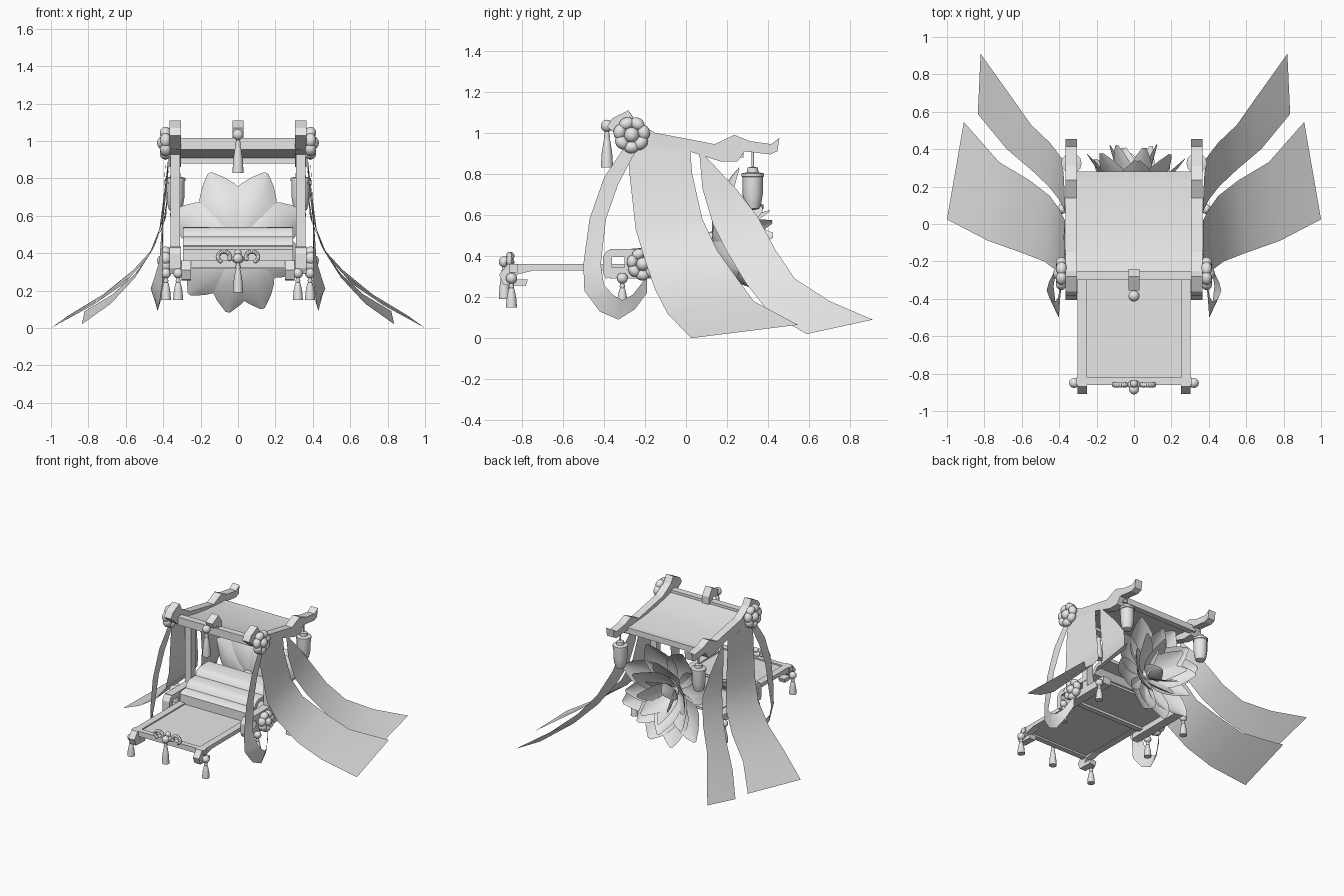
import bpy, bmesh, math, random
from mathutils import Vector, Matrix

if "Cube" in bpy.data.objects:
    bpy.data.objects.remove(bpy.data.objects["Cube"])

random.seed(4)
MAT = bpy.data.materials.new("plain_grey")
MAT.diffuse_color = (0.8, 0.8, 0.8, 1)
MAT.use_nodes = True
MAT.node_tree.nodes["Principled BSDF"].inputs["Base Color"].default_value = MAT.diffuse_color


def finish(bm, name, smooth=False, closed=True):
    if closed:
        bmesh.ops.recalc_face_normals(bm, faces=bm.faces[:])
    for f in bm.faces:
        f.smooth = smooth
    me = bpy.data.meshes.new(name)
    bm.to_mesh(me)
    bm.free()
    me.materials.append(MAT)
    ob = bpy.data.objects.new(name, me)
    bpy.context.collection.objects.link(ob)
    if smooth:
        bpy.ops.object.select_all(action='DESELECT')
        ob.select_set(True)
        bpy.context.view_layer.objects.active = ob
        bpy.ops.object.shade_smooth_by_angle(angle=math.radians(45))
    return ob


def extrude_x(name, profile, x0, x1, smooth=False):
    """Side profile of (y, z) points extruded across x."""
    bm = bmesh.new()
    f = bm.faces.new([bm.verts.new((x0, y, z)) for y, z in profile])
    r = bmesh.ops.extrude_face_region(bm, geom=[f])
    vs = [g for g in r["geom"] if isinstance(g, bmesh.types.BMVert)]
    bmesh.ops.translate(bm, verts=vs, vec=(x1 - x0, 0, 0))
    return finish(bm, name, smooth)


def box(name, x0, x1, y0, y1, z0, z1):
    return extrude_x(name, [(y0, z0), (y1, z0), (y1, z1), (y0, z1)], x0, x1)


def ball(bm, loc, scale, rot=Matrix()):
    m = Matrix.Translation(loc) @ rot @ Matrix.Diagonal((*scale, 1))
    bmesh.ops.create_uvsphere(bm, u_segments=12, v_segments=8, radius=1, matrix=m)


def lathe(name, x, y, rings, n=12):
    """Revolve (radius, z) pairs about a vertical axis."""
    bm = bmesh.new()
    loops = [[bm.verts.new((x + r * math.cos(2 * math.pi * i / n),
                            y + r * math.sin(2 * math.pi * i / n), z))
              for i in range(n)] for r, z in rings]
    for a, b in zip(loops, loops[1:]):
        for i in range(n):
            bm.faces.new((a[i], a[(i + 1) % n], b[(i + 1) % n], b[i]))
    bm.faces.new(loops[0])
    bm.faces.new(loops[-1])
    return finish(bm, name, True)


def tassel(name, x, y, top, bottom, r=0.027):
    h = top - bottom
    lathe(name, x, y, [(r, bottom), (r * .85, bottom + .4 * h), (r * .55, bottom + .72 * h),
                       (r * .4, bottom + .78 * h), (r * .5, bottom + .85 * h), (r * .3, top)])
    bm = bmesh.new()
    ball(bm, (x, y, top + r * .8), (r, r, r))
    finish(bm, name + "_bead", True)


def rosette(name, s, y, z, r):
    """Cushioned knot: domed heart in a ring of broad overlapping petals, facing sideways."""
    bm = bmesh.new()
    ball(bm, (s * .395, y, z), (.038, r * .42, r * .42))
    for i in range(7):
        a = 2 * math.pi * i / 7 + .2
        ball(bm, (s * .388, y + r * .66 * math.cos(a), z + r * .66 * math.sin(a)),
             (.03, r * .34, r * .42), Matrix.Rotation(a, 4, 'X'))
    finish(bm, name, True)


def ribbon(name, s, edge_a, edge_b):
    """Cloth strip lofted between two edges."""
    bm = bmesh.new()
    rows = []
    for a, b in zip(edge_a, edge_b):
        a, b = Vector(a), Vector(b)
        rows.append([bm.verts.new(((p := a.lerp(b, t)).x * s, p.y, p.z)) for t in (0, .5, 1)])
    for p, q in zip(rows, rows[1:]):
        for i in range(2):
            v = (p[i], p[i + 1], q[i + 1], q[i])
            bm.faces.new(v if s > 0 else v[::-1])
    return finish(bm, name, True, closed=False)


def petal_ring(name, angles, length, half_w, tilt, center, jitter=0):
    """Cupped petals around an axis that points backwards; angles are clockwise from up."""
    bm = bmesh.new()
    for ang in angles:
        ang = math.radians(ang + random.uniform(-jitter, jitter))
        t = math.radians(tilt + random.uniform(-jitter, jitter))
        out = Vector((math.sin(ang), 0, math.cos(ang)))
        side = Vector((math.cos(ang), 0, -math.sin(ang)))
        rows = []
        for i in range(9):
            u = i / 8
            w = half_w * (.15 + .85 * math.sin(math.pi * u ** 1.15)) if i < 8 else .012
            rad = length * u * math.sin(t)
            dep = length * (u * math.cos(t) - .12 * math.sin(math.pi * u))
            row = []
            for v in (-1, -.5, 0, .5, 1):
                p = (Vector(center) + out * (rad - .2 * w * v * v * math.cos(t)) + side * w * v
                     + Vector((0, dep + .3 * w * v * v * math.sin(t), 0)))
                row.append(bm.verts.new(p))
            rows.append(row)
        for p, q in zip(rows, rows[1:]):
            for i in range(4):
                bm.faces.new((p[i], p[i + 1], q[i + 1], q[i]))
    finish(bm, name, True, closed=False)


# Canopy: sagging panel, cross beams, upswept side rails
top = [(-.27, 1.0), (-.18, .978), (-.08, .957), (.04, .94), (.16, .93), (.28, .922)]
extrude_x("roof_panel", top + [(y, z - .015) for y, z in reversed(top)], -.31, .31, True)
box("roof_front_beam", -.33, .33, -.30, -.25, .955, 1.015)
box("roof_back_beam", -.33, .33, .235, .28, .88, .925)
extrude_x("roof_center_finial", [(-.24, .98), (-.24, 1.05), (-.28, 1.11), (-.355, 1.07),
                                 (-.34, 1.03), (-.29, 1.03), (-.29, .98)], -.03, .03)
tassel("roof_tassel", 0, -.385, 1.01, .83, .03)

rail = [(-.385, 1.03), (-.36, 1.07), (-.28, 1.11), (-.25, 1.06), (-.15, 1.0), (0, .972),
        (.14, .945), (.235, .99), (.31, .96), (.415, .945), (.455, .975), (.445, .91),
        (.41, .895), (.285, .91), (.25, .86), (.17, .86), (0, .915), (-.2, .935), (-.3, .96)]
deck_rail = [(-.26, .36), (-.87, .36), (-.91, .31), (-.89, .26), (-.78, .255), (-.77, .285),
             (-.84, .285), (-.82, .31), (-.74, .33), (-.26, .33)]

# Deck, and a seat of draped cushions stepping upwards
box("deck_panel", -.26, .26, -.84, -.26, .333, .35)
box("deck_front_beam", -.31, .31, -.86, -.82, .32, .36)
box("deck_cross_beam", -.30, .30, -.30, -.26, .315, .35)
box("seat_floor", -.30, .30, -.27, .06, .333, .35)
seat = [(-.29, .345), (-.29, .42), (-.27, .435), (-.22, .44), (-.2, .475), (-.17, .488),
        (-.1, .49), (-.08, .525), (-.05, .538), (.06, .54)]
extrude_x("draped_seat", seat + [(.06, .515), (-.05, .51), (-.08, .465), (-.17, .46),
                                 (-.2, .415), (-.26, .41), (-.265, .345)], -.295, .295, True)

# Deck front ornament with scrolls
bm = bmesh.new()
ball(bm, (0, -.855, .40), (.02, .02, .02))
ball(bm, (0, -.86, .37), (.035, .025, .022))
for s in (-1, 1):
    for i in range(15):
        a = math.radians(200 - 18 * i)
        ball(bm, (s * (.075 + .032 * math.cos(a)), -.86, .38 + .028 * math.sin(a)),
             (.012, .014, .012))
finish(bm, "deck_ornament", True)
tassel("deck_center_tassel", 0, -.885, .35, .19)

# Everything that repeats left and right
for s, n in ((-1, "left"), (1, "right")):
    extrude_x("roof_rail_" + n, rail, s * .305, s * .365)
    extrude_x("deck_rail_" + n, deck_rail, s * .25, s * .302)
    box("post_" + n, s * .31, s * .362, -.13, -.08, .30, .95)
    box("arm_top_" + n, s * .305, s * .365, -.37, -.08, .395, .435)
    extrude_x("arm_scroll_" + n, [(-.36, .435), (-.385, .425), (-.405, .395), (-.405, .32),
                                  (-.39, .29), (-.36, .30)], s * .305, s * .365)
    box("arm_middle_" + n, s * .305, s * .365, -.30, -.26, .33, .40)
    box("seat_side_" + n, s * .295, s * .365, -.37, .10, .29, .345)
    rosette("upper_rosette_" + n, s, -.265, .99, .09)
    rosette("lower_rosette_" + n, s, -.21, .36, .08)
    tassel("deck_tassel_" + n, s * .32, -.85, .27, .15)
    tassel("seat_front_tassel_" + n, s * .385, -.31, .27, .15)
    tassel("seat_back_tassel_" + n, s * .385, .08, .27, .15)
    # Lantern hanging close under the back corner
    lathe("lantern_" + n, s * .335, .325,
          [(.016, .625), (.034, .632), (.042, .66), (.049, .70), (.05, .785), (.055, .787),
           (.055, .802), (.028, .808), (.026, .83), (.006, .835), (.006, .91)])

    # Looped front sash
    ribbon("front_sash_" + n, s,
           [(.385, -.30, .93), (.395, -.40, .78), (.40, -.47, .58), (.40, -.50, .36),
            (.405, -.495, .23), (.42, -.42, .13), (.43, -.33, .09), (.415, -.25, .14),
            (.39, -.19, .22)],
           [(.385, -.24, .92), (.395, -.33, .75), (.405, -.39, .58), (.42, -.415, .36),
            (.45, -.40, .26), (.467, -.355, .21), (.455, -.31, .185), (.43, -.26, .21),
            (.39, -.19, .30)])
    # Long trailing drapes
    ribbon("wide_drape_" + n, s,
           [(.37, -.285, .94), (.385, -.275, .80), (.42, -.245, .53), (.48, -.20, .38),
            (.61, -.15, .235), (.78, -.09, .12), (1.0, .025, 0)],
           [(.37, .02, .92), (.375, .03, .80), (.40, .08, .58), (.45, .15, .43),
            (.56, .235, .31), (.72, .33, .18), (.91, .545, .065)])
    ribbon("back_drape_" + n, s,
           [(.368, .065, .90), (.375, .08, .73), (.40, .13, .56), (.455, .20, .42),
            (.55, .29, .27), (.68, .40, .13), (.835, .588, .02)],
           [(.368, .10, .88), (.375, .25, .72), (.385, .35, .59), (.45, .435, .43),
            (.55, .53, .29), (.67, .70, .18), (.82, .91, .09)])

# Blossom behind the seat, petals slightly irregular
c = (0, .13, .47)
petal_ring("outer_petals", (-23, 23, 68, 112, 160, 188, 222, 292), .41, .125, 72, c)
petal_ring("middle_petals", (0, 47, 92, 138, 182, 228, 268, 315), .35, .10, 50, c, 6)
petal_ring("inner_petals", (15, 75, 135, 195, 255, 315), .32, .075, 26, c, 6)
bm = bmesh.new()
ball(bm, c, (.05, .06, .05))
finish(bm, "blossom_heart", True)
